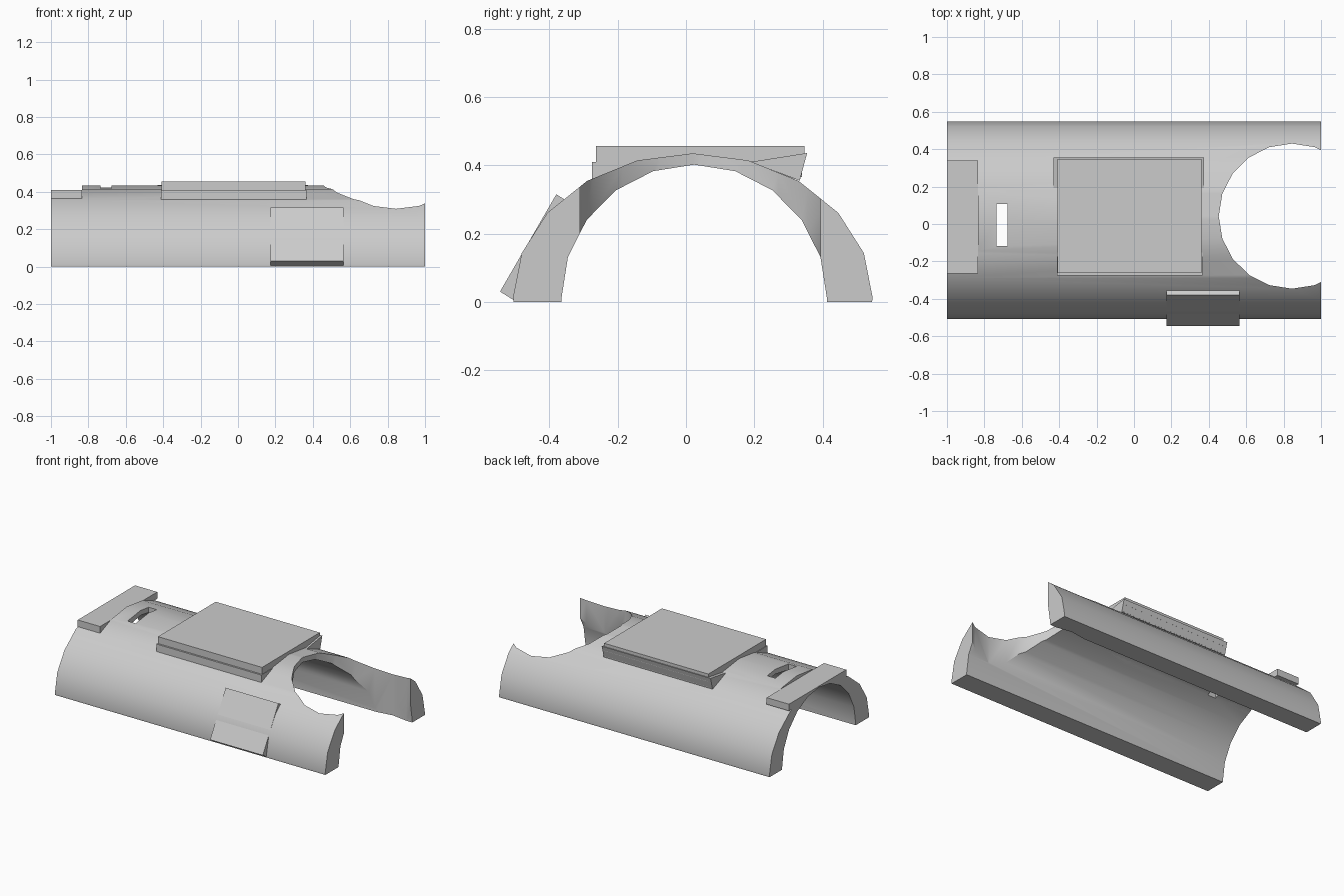
import bpy, bmesh, math

cube = bpy.data.objects.get("Cube")
if cube:
    bpy.data.objects.remove(cube, do_unlink=True)

grey = bpy.data.materials.new("plain grey")
grey.use_nodes = True
colour = (0.6, 0.6, 0.6, 1)
grey.diffuse_color = colour
grey.node_tree.nodes["Principled BSDF"].inputs["Base Color"].default_value = colour


def prism(name, outline, start, end, axis="x"):
    """Extrude a closed outline along x (points are y, z) or z (points are x, y)."""
    bm = bmesh.new()
    place = (lambda p: (start, *p)) if axis == "x" else (lambda p: (*p, start))
    step = (end - start, 0, 0) if axis == "x" else (0, 0, end - start)
    face = bm.faces.new([bm.verts.new(place(p)) for p in outline])
    moved = bmesh.ops.extrude_face_region(bm, geom=[face])["geom"]
    bmesh.ops.translate(bm, vec=step,
                        verts=[g for g in moved if isinstance(g, bmesh.types.BMVert)])
    bmesh.ops.recalc_face_normals(bm, faces=bm.faces)
    mesh = bpy.data.meshes.new(name)
    bm.to_mesh(mesh)
    bm.free()
    mesh.materials.append(grey)
    obj = bpy.data.objects.new(name, mesh)
    bpy.context.collection.objects.link(obj)
    return obj


def rect(y0, y1, z0, z1):
    return [(y0, z0), (y1, z0), (y1, z1), (y0, z1)]


def arc(cy, cz, ry, rz, sides=10):
    angles = [math.pi * i / sides for i in range(sides + 1)]
    return [(cy + ry * math.cos(a), cz + rz * math.sin(a)) for a in angles]


def activate(obj):
    bpy.ops.object.select_all(action="DESELECT")
    obj.select_set(True)
    bpy.context.view_layer.objects.active = obj


def cut(obj, cutter):
    activate(obj)
    mod = obj.modifiers.new("cut", "BOOLEAN")
    mod.operation, mod.solver, mod.object = "DIFFERENCE", "EXACT", cutter
    bpy.ops.object.modifier_apply(modifier=mod.name)


# Half-tube shell
outer = arc(0.02, 0.012, 0.527, 0.423)
inner = arc(0.024, 0.01, 0.389, 0.392)
shell_outline = ([(0.545, 0)] + outer + [(-0.505, 0), (-0.365, 0)]
                 + inner[::-1] + [(0.413, 0)])
shell = prism("shell", shell_outline, -1, 1)

# Round opening, slot and flattened end
circle = [(0.845 + 0.392 * math.cos(math.pi * i / 10),
           0.042 + 0.388 * math.sin(math.pi * i / 10)) for i in range(20)]
slot = rect(-0.735, -0.675, 0, 0)
slot = [(-0.735, -0.118), (-0.675, -0.118), (-0.675, 0.106), (-0.735, 0.106)]
cutters = [prism("round_cutter", circle, -0.1, 0.7, "z"),
           prism("slot_cutter", slot, 0.2, 0.7, "z"),
           prism("end_cutter", rect(-0.6, 0.6, 0.409, 0.7), -1.1, -0.835)]
for cutter in cutters:
    cut(shell, cutter)
activate(shell)
bpy.ops.object.shade_smooth_by_angle(angle=math.radians(30))

# Plates on top, hollowed to follow the inside of the shell
end_plate = prism("end_plate", rect(-0.265, 0.34, 0.365, 0.41), -1, -0.835)
lower_plate = prism("lower_plate", rect(-0.275, 0.335, 0.36, 0.41), -0.412, 0.365)
bore = prism("bore_cutter", [(0.413, -0.1)] + inner + [(-0.365, -0.1)], -1.2, 1.2)
for plate in (end_plate, lower_plate):
    cut(plate, bore)
prism("upper_plate", rect(-0.263, 0.347, 0.405, 0.456), -0.408, 0.362)

# Tilted strip under the rear edge of the top plate
prism("rear_strip", [(0.19, 0.41), (0.355, 0.436), (0.333, 0.355)], -0.43, 0.375)

# Tilted pad on the front side
prism("side_pad", [(-0.545, 0.03), (-0.38, 0.315), (-0.353, 0.298), (-0.505, 0.005)],
      0.175, 0.565)

for cutter in cutters + [bore]:
    bpy.data.objects.remove(cutter, do_unlink=True)
